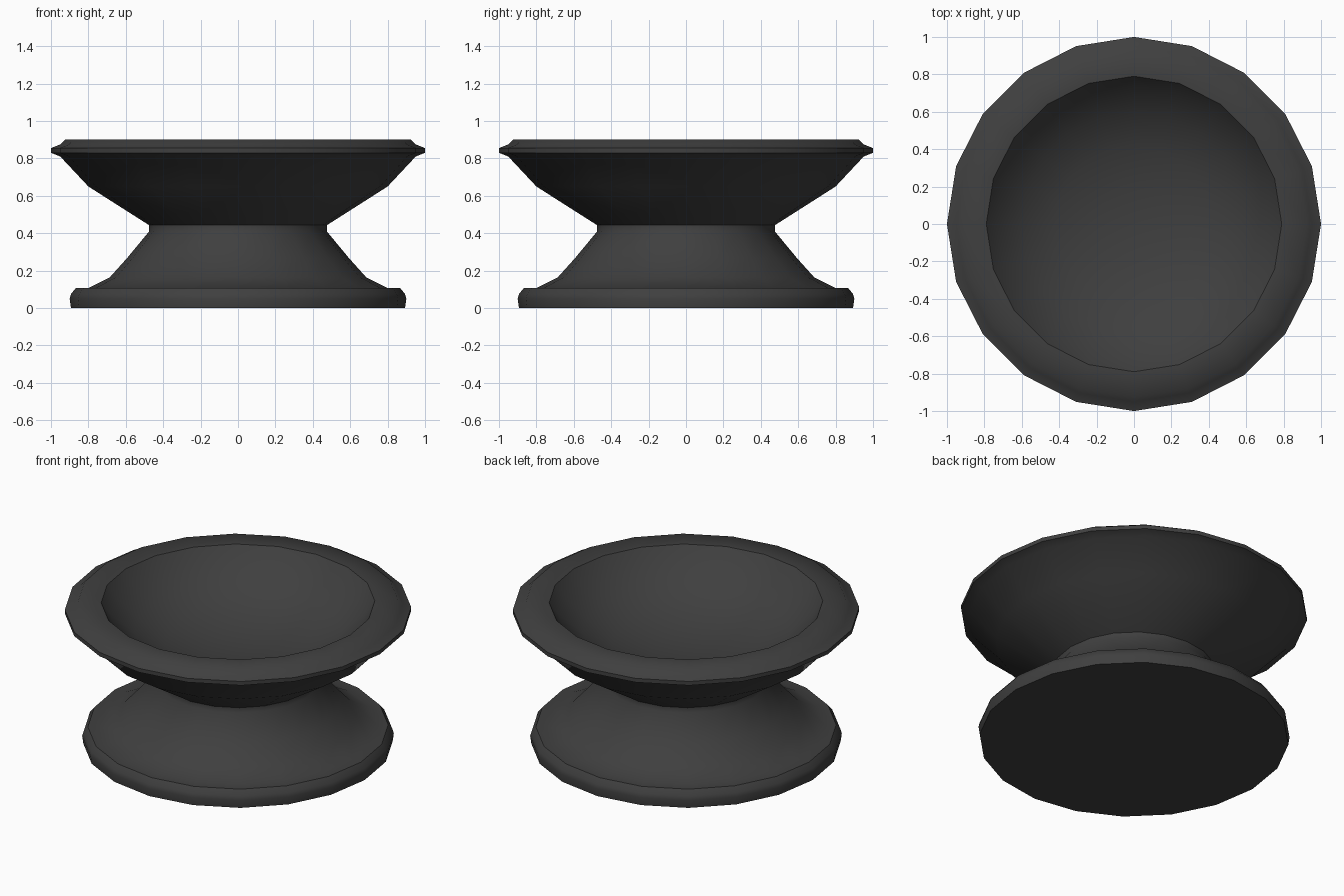
import bpy, bmesh, math

if "Cube" in bpy.data.objects:
    bpy.data.objects.remove(bpy.data.objects["Cube"])

SIDES = 20

mat = bpy.data.materials.new("charcoal")
mat.diffuse_color = (0.05, 0.05, 0.05, 1)
mat.use_nodes = True
mat.node_tree.nodes["Principled BSDF"].inputs["Base Color"].default_value = mat.diffuse_color


def lathe(name, profile):
    """Spin (radius, z) points around z; zero radius closes an end."""
    bm = bmesh.new()
    rings = []
    for r, z in profile:
        n = SIDES if r > 0 else 1
        rings.append([bm.verts.new((r * math.cos(math.tau * i / SIDES),
                                    r * math.sin(math.tau * i / SIDES), z))
                      for i in range(n)])
    for a, b in zip(rings, rings[1:]):
        for i in range(SIDES):
            j = (i + 1) % SIDES
            quad = [a[i % len(a)], a[j % len(a)], b[j % len(b)], b[i % len(b)]]
            bm.faces.new(list(dict.fromkeys(quad)))
    bmesh.ops.recalc_face_normals(bm, faces=bm.faces)
    mesh = bpy.data.meshes.new(name)
    bm.to_mesh(mesh)
    bm.free()
    mesh.materials.append(mat)
    obj = bpy.data.objects.new(name, mesh)
    bpy.context.collection.objects.link(obj)
    bpy.ops.object.select_all(action='DESELECT')
    obj.select_set(True)
    bpy.context.view_layer.objects.active = obj
    bpy.ops.object.shade_smooth_by_angle(angle=math.radians(50))
    return obj


# One continuous turned surface: foot, flared stem, bowl, rim, hollow
lathe("pedestal_bowl", [
    # foot
    (0, 0), (0.893, 0), (0.90, 0.05), (0.893, 0.075), (0.867, 0.107), (0.80, 0.107),
    # stem
    (0.685, 0.165), (0.595, 0.265), (0.475, 0.41), (0.475, 0.443),
    # outer bowl
    (0.80, 0.65), (0.95, 0.81),
    # rim
    (1.0, 0.83), (1.0, 0.855), (0.95, 0.875), (0.925, 0.90), (0.79, 0.897),
    # hollow
    (0.74, 0.83), (0.60, 0.71), (0.42, 0.63), (0.2, 0.585), (0, 0.575),
])
